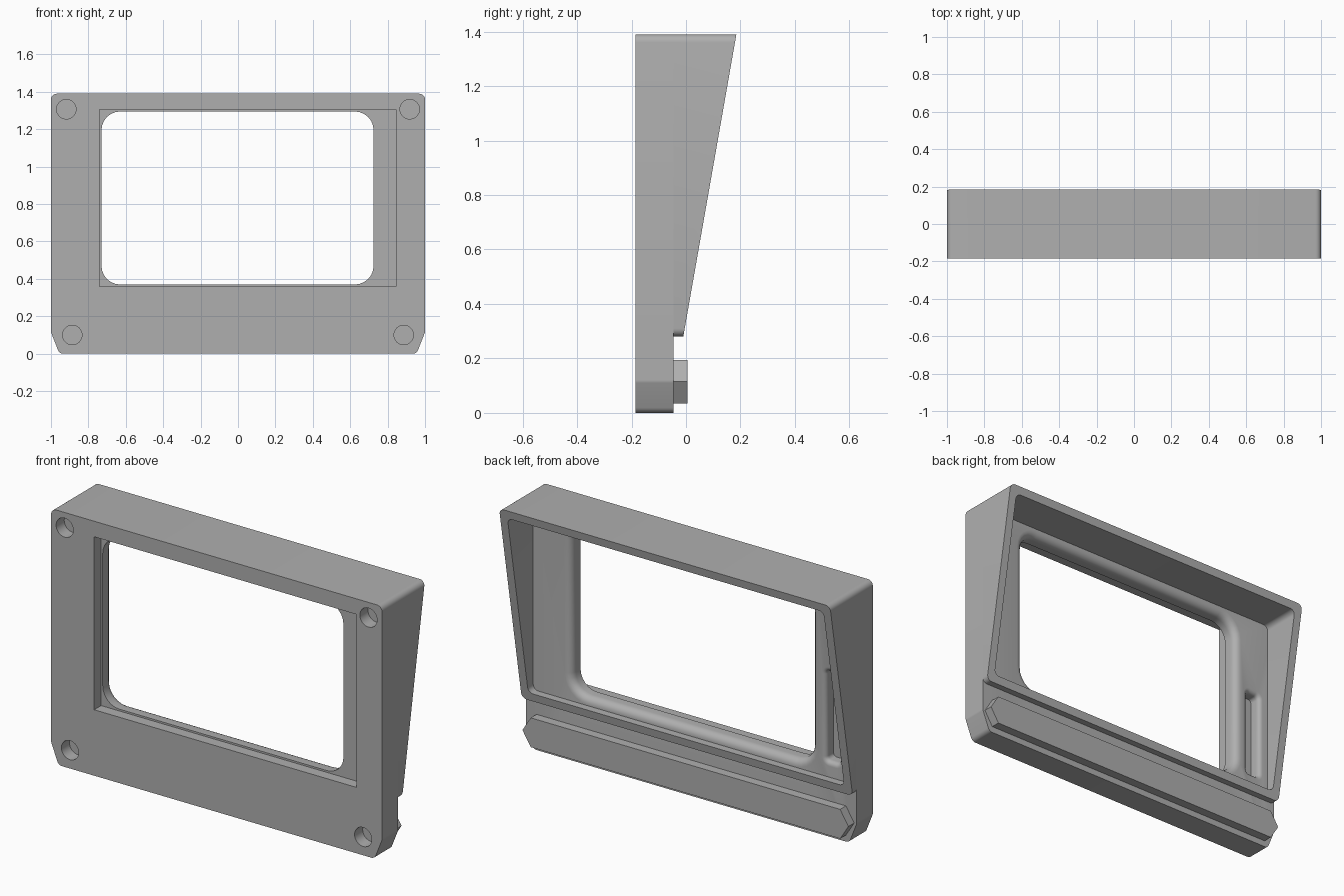
import bpy, bmesh, math
from mathutils import Vector

cube = bpy.data.objects.get("Cube")
if cube:
    bpy.data.objects.remove(cube, do_unlink=True)

grey = bpy.data.materials.new("plain grey")
grey.use_nodes = True
GREY = (0.43, 0.43, 0.43, 1)
grey.diffuse_color = GREY
grey.node_tree.nodes["Principled BSDF"].inputs["Base Color"].default_value = GREY

FRONT, BACK, TOP = -0.185, -0.045, 1.39   # front face, back of plate, height


def rounded(points, radius, steps=6):
    """Outline in x, z with every corner rounded."""
    pts = [Vector(p) for p in points]
    out = []
    for i, p in enumerate(pts):
        a = (pts[i - 1] - p).normalized()
        b = (pts[(i + 1) % len(pts)] - p).normalized()
        half = a.angle(b) / 2
        centre = p + (a + b).normalized() * radius / math.sin(half)
        start = p + a * radius / math.tan(half) - centre
        end = p + b * radius / math.tan(half) - centre
        sweep = start.angle(end)
        for k in range(steps + 1):
            t = k / steps
            out.append(centre + (start * math.sin((1 - t) * sweep)
                                 + end * math.sin(t * sweep)) / math.sin(sweep))
    return out


def rect(x0, x1, z0, z1):
    return [(x0, z0), (x1, z0), (x1, z1), (x0, z1)]


def rounded_rect(x0, x1, z0, z1, radius, grow=0):
    return rounded(rect(x0 - grow, x1 + grow, z0 - grow, z1 + grow), radius + grow)


def loft(name, sections):
    """Closed solid through (y, outline) sections."""
    bm = bmesh.new()
    rings = [[bm.verts.new((p[0], y, p[1])) for p in outline] for y, outline in sections]
    n = len(rings[0])
    for r, s in zip(rings, rings[1:]):
        for i in range(n):
            j = (i + 1) % n
            bm.faces.new((r[i], r[j], s[j], s[i]))
    bm.faces.new(rings[0])
    bm.faces.new(rings[-1])
    bmesh.ops.recalc_face_normals(bm, faces=bm.faces)
    mesh = bpy.data.meshes.new(name)
    bm.to_mesh(mesh)
    bm.free()
    obj = bpy.data.objects.new(name, mesh)
    bpy.context.collection.objects.link(obj)
    mesh.materials.append(grey)
    return obj


def prism(name, y0, y1, outline):
    return loft(name, [(y0, outline), (y1, outline)])


def eased_cutter(name, y0, size, radius, ease):
    """Opening whose rear edge is rounded over."""
    sections = [(y0, rounded_rect(*size, radius))]
    for k in range(6):
        t = math.pi / 2 * k / 5
        sections.append((BACK - ease + ease * math.sin(t),
                         rounded_rect(*size, radius, ease * (1 - math.cos(t)))))
    sections.append((BACK + 0.05, sections[-1][1]))
    return loft(name, sections)


def select(obj):
    bpy.ops.object.select_all(action='DESELECT')
    obj.select_set(True)
    bpy.context.view_layer.objects.active = obj


def cut(obj, cutters):
    select(obj)
    for c in cutters:
        c.hide_render = True
        mod = obj.modifiers.new("cut", 'BOOLEAN')
        mod.operation = 'DIFFERENCE'
        mod.solver = 'EXACT'
        mod.object = c
        bpy.ops.object.modifier_apply(modifier=mod.name)
        bpy.data.objects.remove(c, do_unlink=True)


# Front plate with clipped lower corners
plate = prism("front_plate", FRONT, BACK, rounded(
    [(-0.955, 0), (0.955, 0), (1, 0.115), (1, TOP), (-1, TOP), (-1, 0.115)], 0.03))

# Screen recess, window, rear pocket and blind corner holes
cutters = [
    prism("recess_cutter", FRONT - 0.1, FRONT + 0.06, rect(-0.74, 0.845, 0.36, 1.305)),
    eased_cutter("window_cutter", FRONT - 0.1, (-0.73, 0.725, 0.37, 1.295), 0.1, 0.04),
    eased_cutter("pocket_cutter", -0.11, (-0.895, -0.815, 0.41, 0.9), 0.02, 0.025),
]
for side in (-1, 1):
    for x, z in ((0.918, 1.307), (0.886, 0.1)):
        circle = [(side * x + 0.052 * math.cos(a * math.pi / 16),
                   z + 0.052 * math.sin(a * math.pi / 16)) for a in range(32)]
        cutters.append(prism("hole_cutter", FRONT - 0.1, FRONT + 0.07, circle))
cut(plate, cutters)

# Rear hood: a tapering wall around the cavity
hood = prism("rear_hood", BACK, 0.3, rounded_rect(-1, 1, 0.28, TOP, 0.03))
cut(hood, [prism("cavity_cutter", BACK - 0.1, 0.4,
                 rounded_rect(-0.955, 0.955, 0.325, 1.345, 0.03))])
bm = bmesh.new()
bm.from_mesh(hood.data)
slope = Vector((0, 0.185 + 0.01, TOP - 0.28))
bmesh.ops.bisect_plane(bm, geom=bm.verts[:] + bm.edges[:] + bm.faces[:],
                       plane_co=(0, 0.185, TOP), plane_no=(0, slope.z, -slope.y),
                       clear_outer=True)
# Close the sloping rim by bridging its outer and inner loops
bm.edges.ensure_lookup_table()
rim = [e for e in bm.edges if e.is_boundary
       and all(abs((v.co - Vector((0, 0.185, TOP))).dot(
           Vector((0, slope.z, -slope.y)))) < 0.001 for v in e.verts)]
bmesh.ops.bridge_loops(bm, edges=rim)
bmesh.ops.recalc_face_normals(bm, faces=bm.faces)
bm.to_mesh(hood.data)
bm.free()

# Pointed rail across the lower back
rail = prism("rear_rail", BACK, 0.005, [
    (-0.985, 0.115), (-0.935, 0.035), (0.935, 0.035),
    (0.985, 0.115), (0.935, 0.195), (-0.935, 0.195)])

for obj in (plate, hood, rail):
    select(obj)
    bpy.ops.object.shade_smooth_by_angle(angle=math.radians(30))
